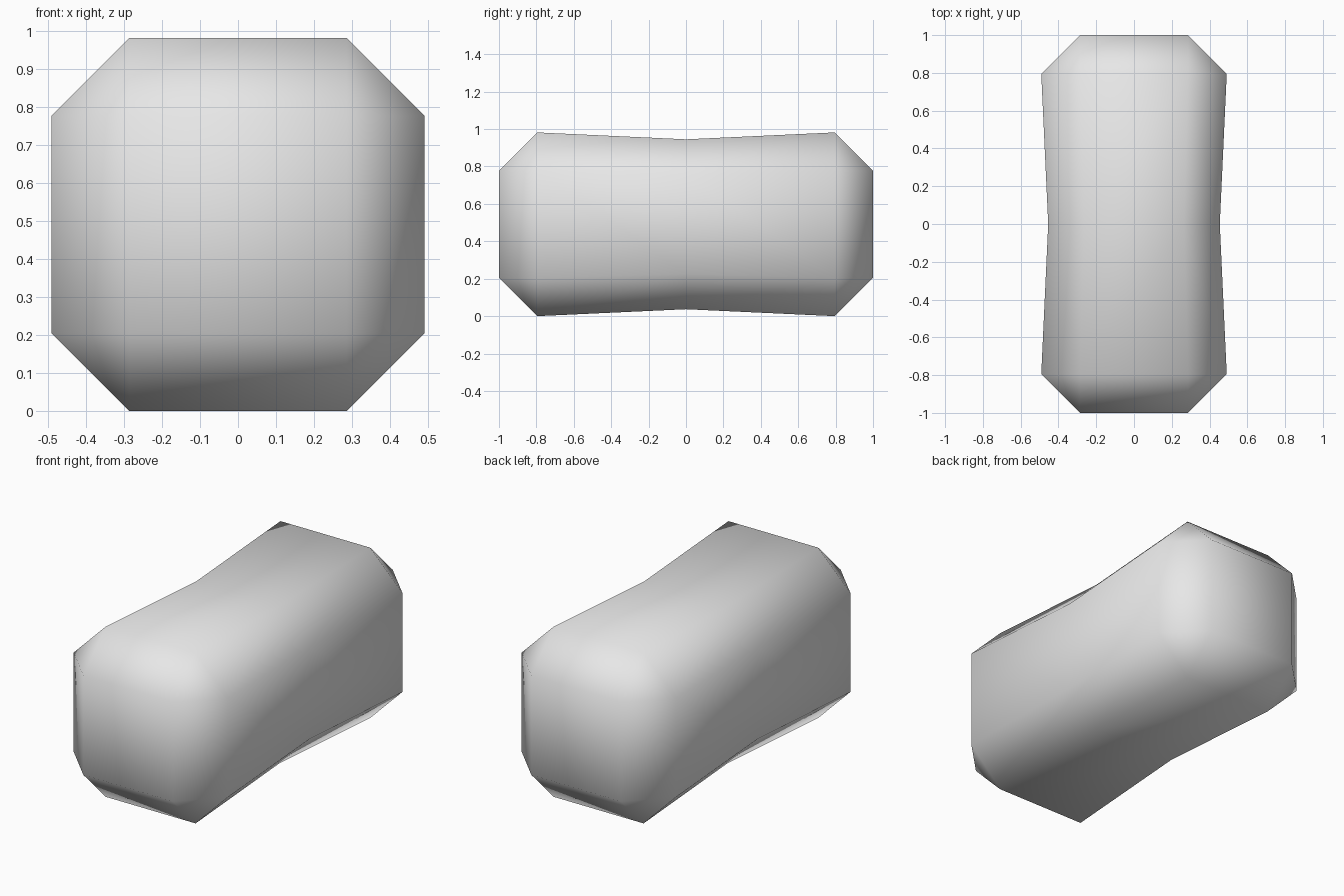
import bpy, bmesh
from mathutils import Matrix, Vector

if "Cube" in bpy.data.objects:
    bpy.data.objects.remove(bpy.data.objects["Cube"])

HALF = Vector((0.491, 1.0, 0.491))   # half sizes of the block
CHAMFER = 0.205
WAIST = 0.925                        # cross-section scale at the middle

grey = bpy.data.materials.new("light_grey")
grey.diffuse_color = (0.8, 0.8, 0.8, 1)
grey.use_nodes = True
grey.node_tree.nodes["Principled BSDF"].inputs["Base Color"].default_value = grey.diffuse_color

bm = bmesh.new()
# Block with chamfered edges and corners
bmesh.ops.create_cube(bm, size=2, matrix=Matrix.Diagonal((*HALF, 1)))
bmesh.ops.bevel(bm, geom=bm.edges[:], offset=CHAMFER, offset_type='OFFSET',
                segments=1, profile=0.5, affect='EDGES')
# Loop around the middle, pinched to form the waist
bmesh.ops.bisect_plane(bm, geom=bm.verts[:] + bm.edges[:] + bm.faces[:],
                       plane_co=(0, 0, 0), plane_no=(0, 1, 0))
for v in bm.verts:
    if abs(v.co.y) < 0.01:
        v.co.x *= WAIST
        v.co.z *= WAIST
# Stand on the ground
bmesh.ops.translate(bm, verts=bm.verts[:], vec=(0, 0, HALF.z))
bmesh.ops.recalc_face_normals(bm, faces=bm.faces[:])
for f in bm.faces:
    f.smooth = True

mesh = bpy.data.meshes.new("chamfered_block")
bm.to_mesh(mesh)
bm.free()
mesh.materials.append(grey)
block = bpy.data.objects.new("chamfered_block", mesh)
bpy.context.collection.objects.link(block)
